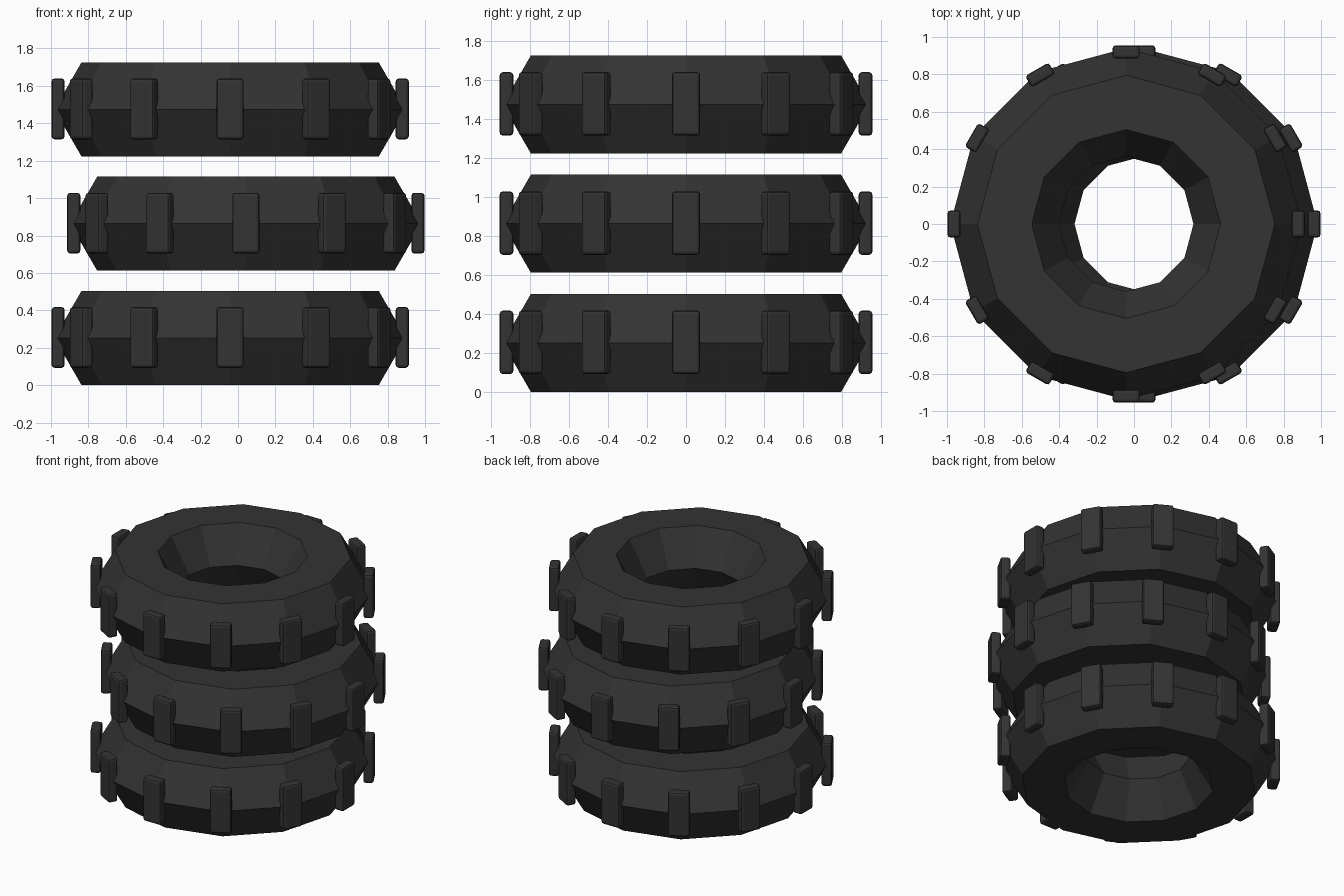
import bpy
from math import cos, sin, tau

if "Cube" in bpy.data.objects:
    bpy.data.objects.remove(bpy.data.objects["Cube"])

SEGMENTS = 12
RING_RADIUS, TUBE_RADIUS = 0.65, 0.29
TREAD_RADIUS = 0.92
TREAD_SIZE = (0.07, 0.145, 0.325)

# Dark rubber
rubber = bpy.data.materials.new("dark_rubber")
rubber.use_nodes = True
colour = (0.033, 0.033, 0.033, 1)
rubber.diffuse_color = colour
rubber.node_tree.nodes["Principled BSDF"].inputs["Base Color"].default_value = colour


def add_tire(name, x, z):
    # Faceted ring with a six-sided cross-section
    bpy.ops.mesh.primitive_torus_add(
        major_segments=SEGMENTS, minor_segments=6,
        major_radius=RING_RADIUS, minor_radius=TUBE_RADIUS, location=(x, 0, z))
    tire = bpy.context.object
    tire.name = name + "_tire"
    tire.data.materials.append(rubber)
    bpy.ops.object.shade_flat()


def add_tread(name, x, z, angle):
    # Bevelled block standing on the rim of the ring
    bpy.ops.mesh.primitive_cube_add(
        size=1, rotation=(0, 0, angle),
        location=(x + TREAD_RADIUS * cos(angle), TREAD_RADIUS * sin(angle), z))
    block = bpy.context.object
    block.name = name + "_tread"
    block.scale = TREAD_SIZE
    bpy.ops.object.transform_apply(location=False, rotation=False, scale=True)
    block.data.materials.append(rubber)
    bevel = block.modifiers.new("bevel", "BEVEL")
    bevel.width = 0.016
    bevel.segments = 2


# Stack of three tires, the middle one shifted sideways
for name, x, z in (("bottom", -0.042, 0.252),
                   ("middle", 0.042, 0.863),
                   ("top", -0.042, 1.474)):
    add_tire(name, x, z)
    for i in range(SEGMENTS):
        add_tread(name, x, z + 0.003, tau * i / SEGMENTS)
